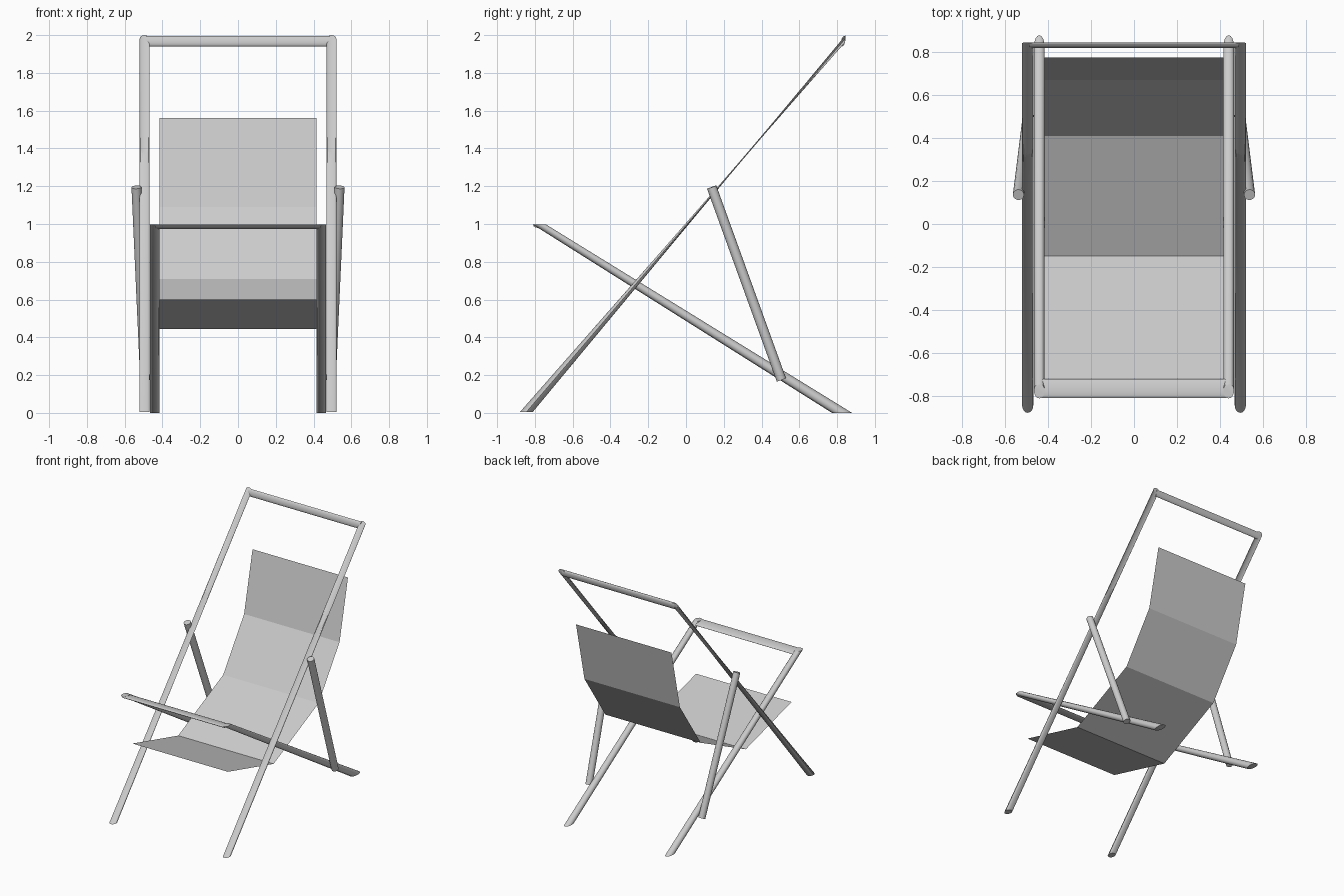
import bpy, bmesh, math
from mathutils import Vector

if "Cube" in bpy.data.objects:
    bpy.data.objects.remove(bpy.data.objects["Cube"])

SIDES = 16


def finish(bm, name, smooth=True):
    bmesh.ops.recalc_face_normals(bm, faces=bm.faces)
    me = bpy.data.meshes.new(name)
    bm.to_mesh(me)
    bm.free()
    ob = bpy.data.objects.new(name, me)
    bpy.context.collection.objects.link(ob)
    if smooth:
        bpy.ops.object.select_all(action='DESELECT')
        ob.select_set(True)
        bpy.context.view_layer.objects.active = ob
        bpy.ops.object.shade_smooth_by_angle(angle=math.radians(40))
    return ob


def tube(name, a, b, mirror=True):
    """Loft between two elliptical ends, each (centre, radius vector u, radius vector v)."""
    bm = bmesh.new()
    for sx in ((1, -1) if mirror else (1,)):
        rings = []
        for c, u, v in (a, b):
            ring = []
            for i in range(SIDES):
                t = 2 * math.pi * i / SIDES
                p = Vector(c) + Vector(u) * math.cos(t) + Vector(v) * math.sin(t)
                ring.append(bm.verts.new((p.x * sx, p.y, p.z)))
            rings.append(ring)
        for i in range(SIDES):
            j = (i + 1) % SIDES
            bm.faces.new((rings[0][i], rings[0][j], rings[1][j], rings[1][i]))
        bm.faces.new(rings[0])
        bm.faces.new(rings[1])
    return finish(bm, name)


def rail(name, half, y, z, ry, rz, tilt):
    u = (0, ry * math.cos(tilt), ry * math.sin(tilt))
    v = (0, -rz * math.sin(tilt), rz * math.cos(tilt))
    return tube(name, ((-half, y, z), u, v), ((half, y, z), u, v), mirror=False)


# Long back frame: feet cut level, tops cut upright
tube("back_frame_legs",
     ((0.495, -0.845, 0.005), (0.026, 0, 0), (0, 0.034, 0)),
     ((0.495, 0.843, 1.98), (0.026, 0, 0), (0, 0.002, 0.02)))
rail("back_frame_top_rail", 0.49, 0.832, 1.968, 0.011, 0.028, -0.2)

# Short seat frame: both ends cut level
tube("seat_frame_legs",
     ((0.441, 0.826, 0), (0.025, 0, 0), (0, 0.053, 0)),
     ((0.441, -0.777, 0.998), (0.025, 0, 0), (0, 0.035, 0)))
rail("seat_frame_front_rail", 0.44, -0.766, 0.985, 0.045, 0.01, -0.15)

# Side props joining the two frames
top, bottom = Vector((0.538, 0.136, 1.195)), Vector((0.492, 0.505, 0.175))
d = (bottom - top).normalized()
u = d.cross(Vector((1, 0, 0))).normalized() * 0.026
v = d.cross(u).normalized() * 0.026
tube("side_props", (top, u, v), (bottom, u, v))

# Fabric sling: an open sheet folded along its profile
profile = [(-0.72, 0.60), (-0.15, 0.445), (0.41, 0.71), (0.67, 1.09), (0.775, 1.56)]
bm = bmesh.new()
rows = [[bm.verts.new((x, y, z)) for x in (-0.416, 0.416)] for y, z in profile]
for r, s in zip(rows, rows[1:]):
    bm.faces.new((r[0], r[1], s[1], s[0]))
finish(bm, "fabric_sling", smooth=False)
